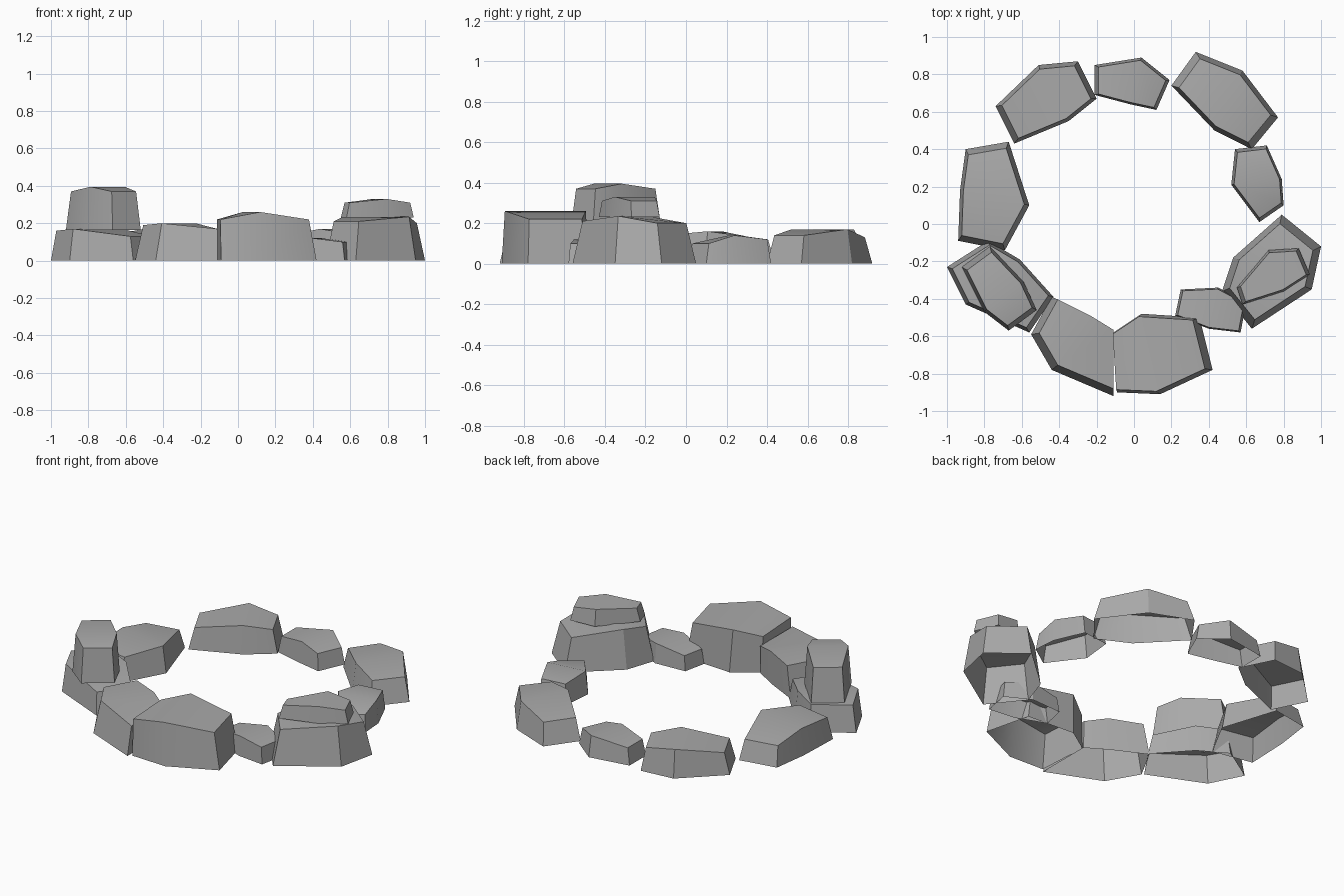
import bpy
import bmesh
import math
from mathutils import Vector

if "Cube" in bpy.data.objects:
    bpy.data.objects.remove(bpy.data.objects["Cube"], do_unlink=True)

stone_grey = bpy.data.materials.new("stone_grey")
stone_grey.use_nodes = True
GREY = (0.4, 0.4, 0.4, 1.0)
stone_grey.diffuse_color = GREY
stone_grey.node_tree.nodes["Principled BSDF"].inputs["Base Color"].default_value = GREY


def rock(name, first_end, middle, second_end, heights, taper=0.9, lean=(0, 0), base=0.0):
    """Open-bottomed boulder: two flat ends joined by a raised middle.
    Each pair of points lies on opposite long sides, in the same order."""
    bm = bmesh.new()
    sections = [first_end, middle, second_end]
    points = [Vector(p) for pair in sections for p in pair]
    centre = sum(points, Vector((0, 0))) / len(points)
    lower, upper = [], []
    for pair, height in zip(sections, heights):
        for p in pair:
            flat = Vector(p)
            top = centre + (flat - centre) * taper + Vector(lean)
            lower.append(bm.verts.new((*flat, base)))
            upper.append(bm.verts.new((*top, height)))

    # Walls run down one long side and back up the other
    ring = [0, 2, 4, 5, 3, 1]
    for a, b in zip(ring, ring[1:] + ring[:1]):
        bm.faces.new((lower[a], lower[b], upper[b], upper[a]))

    # Two gently sloped slabs meet at the middle
    for i in (0, 2):
        bm.faces.new((upper[i], upper[i + 2], upper[i + 3], upper[i + 1]))
    bmesh.ops.recalc_face_normals(bm, faces=bm.faces[:])
    if sum(f.normal.z for f in bm.faces) < 0:
        bmesh.ops.reverse_faces(bm, faces=bm.faces[:])

    mesh = bpy.data.meshes.new(name)
    bm.to_mesh(mesh)
    bm.free()
    mesh.materials.append(stone_grey)
    obj = bpy.data.objects.new(name, mesh)
    bpy.context.collection.objects.link(obj)
    bpy.ops.object.select_all(action="DESELECT")
    obj.select_set(True)
    bpy.context.view_layer.objects.active = obj
    bpy.ops.object.shade_smooth_by_angle(angle=math.radians(30))
    return obj


# Front boulders
rock("front_rock",
     [(-0.09, -0.9), (-0.11, -0.58)], [(0.14, -0.91), (0.04, -0.48)],
     [(0.42, -0.78), (0.35, -0.5)],
     (0.22, 0.26, 0.22), taper=0.93, lean=(-0.02, 0))
rock("front_right_rock",
     [(-0.55, -0.59), (-0.44, -0.39)], [(-0.44, -0.78), (-0.24, -0.49)],
     [(-0.11, -0.92), (-0.11, -0.57)],
     (0.19, 0.2, 0.17), lean=(0.02, 0.01))
rock("front_left_small_rock",
     [(0.22, -0.49), (0.25, -0.35)], [(0.4, -0.56), (0.45, -0.34)],
     [(0.57, -0.58), (0.6, -0.42)],
     (0.09, 0.12, 0.1), taper=0.93)

# Stacked boulders on the right
rock("right_stack_base",
     [(-1, -0.23), (-0.78, -0.09)], [(-0.9, -0.43), (-0.61, -0.19)],
     [(-0.56, -0.58), (-0.43, -0.39)],
     (0.16, 0.17, 0.13))
rock("right_stack_top",
     [(-0.92, -0.23), (-0.77, -0.12)], [(-0.8, -0.47), (-0.59, -0.31)],
     [(-0.67, -0.57), (-0.52, -0.46)],
     (0.37, 0.395, 0.37), taper=0.87, base=0.165)

# Stacked boulders on the left
rock("left_stack_base",
     [(0.79, 0.05), (1, -0.12)], [(0.53, -0.18), (0.95, -0.35)],
     [(0.47, -0.36), (0.63, -0.56)],
     (0.2, 0.235, 0.21), taper=0.84)
rock("left_stack_top",
     [(0.88, -0.13), (0.94, -0.27)], [(0.72, -0.14), (0.8, -0.36)],
     [(0.55, -0.34), (0.58, -0.43)],
     (0.31, 0.33, 0.31), taper=0.9, base=0.23)

# Side boulders
rock("right_rock",
     [(-0.9, 0.4), (-0.67, 0.44)], [(-0.93, 0.18), (-0.56, 0.1)],
     [(-0.94, -0.09), (-0.69, -0.14)],
     (0.12, 0.16, 0.14), taper=0.88)
rock("left_small_rock",
     [(0.54, 0.4), (0.71, 0.42)], [(0.52, 0.21), (0.79, 0.24)],
     [(0.67, 0.01), (0.8, 0.1)],
     (0.12, 0.14, 0.1))

# Back boulders
rock("back_right_rock",
     [(-0.74, 0.63), (-0.64, 0.43)], [(-0.51, 0.85), (-0.35, 0.55)],
     [(-0.3, 0.87), (-0.2, 0.67)],
     (0.13, 0.17, 0.14), taper=0.88)
rock("back_small_rock",
     [(-0.21, 0.85), (-0.21, 0.69)], [(0.04, 0.89), (-0.02, 0.64)],
     [(0.19, 0.77), (0.12, 0.61)],
     (0.1, 0.13, 0.1))
rock("back_left_rock",
     [(0.33, 0.92), (0.2, 0.74)], [(0.58, 0.82), (0.43, 0.5)],
     [(0.77, 0.57), (0.63, 0.4)],
     (0.13, 0.17, 0.14), taper=0.86)
